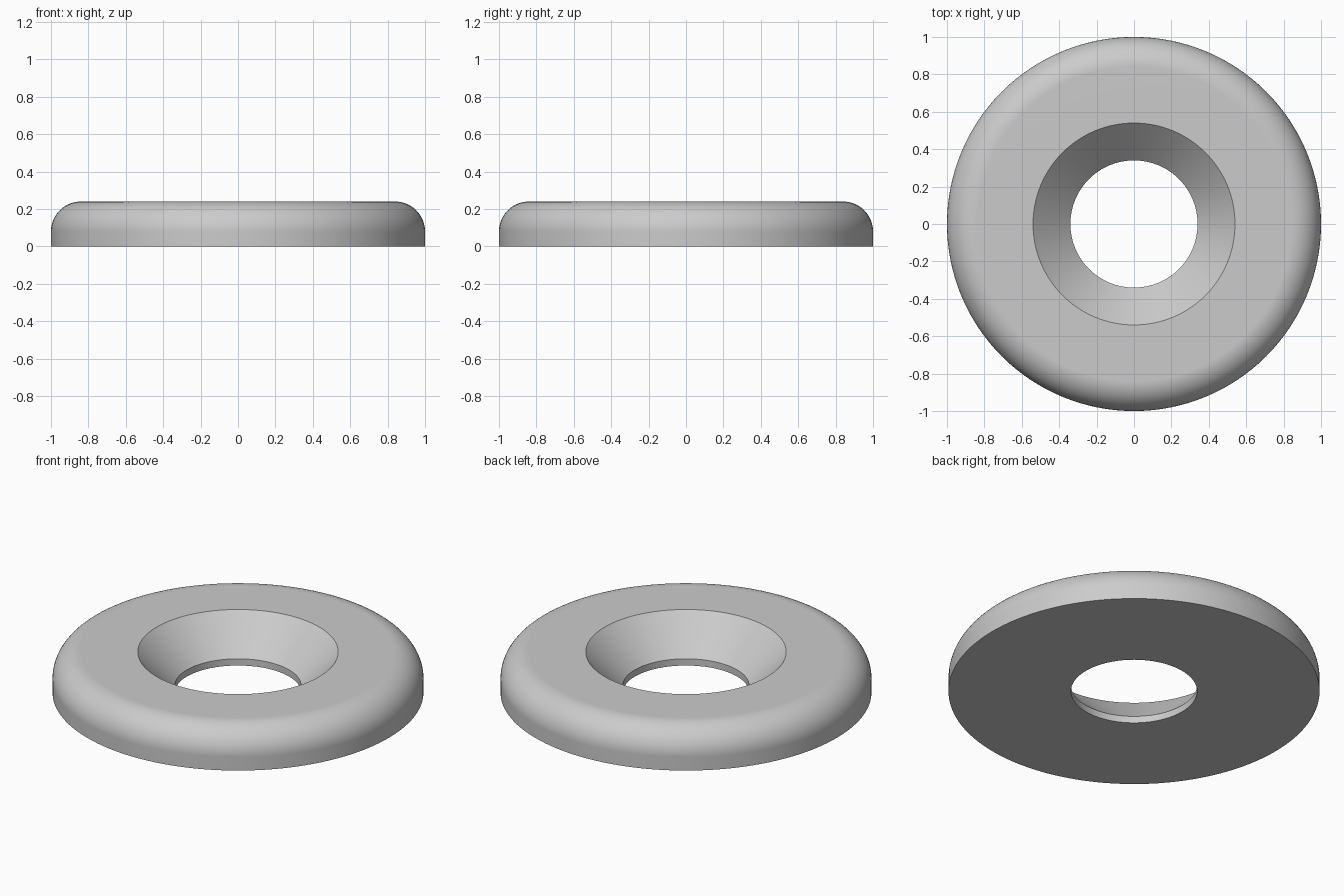
import bpy
import bmesh
from math import cos, sin, pi, radians

cube = bpy.data.objects.get("Cube")
if cube:
    bpy.data.objects.remove(cube, do_unlink=True)

OUTER, HEIGHT, FILLET = 1.0, 0.24, 0.16
HOLE, SINK_TOP, SINK_BOTTOM = 0.34, 0.54, 0.04
STEPS, ARC = 128, 16


def material(name, colour):
    mat = bpy.data.materials.new(name)
    mat.use_nodes = True
    mat.diffuse_color = colour
    mat.node_tree.nodes["Principled BSDF"].inputs["Base Color"].default_value = colour
    return mat


def lathe(name, profile, mat):
    """Revolve a closed (radius, height) profile about z."""
    bm = bmesh.new()
    verts = [bm.verts.new((r, 0, z)) for r, z in profile]
    edges = [bm.edges.new((a, b)) for a, b in zip(verts, verts[1:] + verts[:1])]
    bmesh.ops.spin(bm, geom=verts + edges, cent=(0, 0, 0), axis=(0, 0, 1),
                   angle=2 * pi, steps=STEPS, use_merge=False)
    bmesh.ops.remove_doubles(bm, verts=bm.verts[:], dist=0.0001)
    bmesh.ops.recalc_face_normals(bm, faces=bm.faces[:])
    mesh = bpy.data.meshes.new(name)
    bm.to_mesh(mesh)
    bm.free()
    mesh.materials.append(mat)
    obj = bpy.data.objects.new(name, mesh)
    bpy.context.collection.objects.link(obj)
    return obj


# Washer section: flat base, rounded outer rim, conical countersink, short bore
rim = [(OUTER - FILLET + FILLET * cos(i / ARC * pi / 2),
        HEIGHT - FILLET + FILLET * sin(i / ARC * pi / 2)) for i in range(ARC + 1)]
section = [(HOLE, 0), (OUTER, 0)] + rim + [(SINK_TOP, HEIGHT), (HOLE, SINK_BOTTOM)]
washer = lathe("countersunk_washer", section, material("light grey", (0.6, 0.6, 0.6, 1)))

# Smooth rim with crisp countersink and base edges
bpy.ops.object.select_all(action="DESELECT")
washer.select_set(True)
bpy.context.view_layer.objects.active = washer
bpy.ops.object.shade_smooth_by_angle(angle=radians(30))
weighted = washer.modifiers.new("even_normals", "WEIGHTED_NORMAL")
weighted.keep_sharp = True
